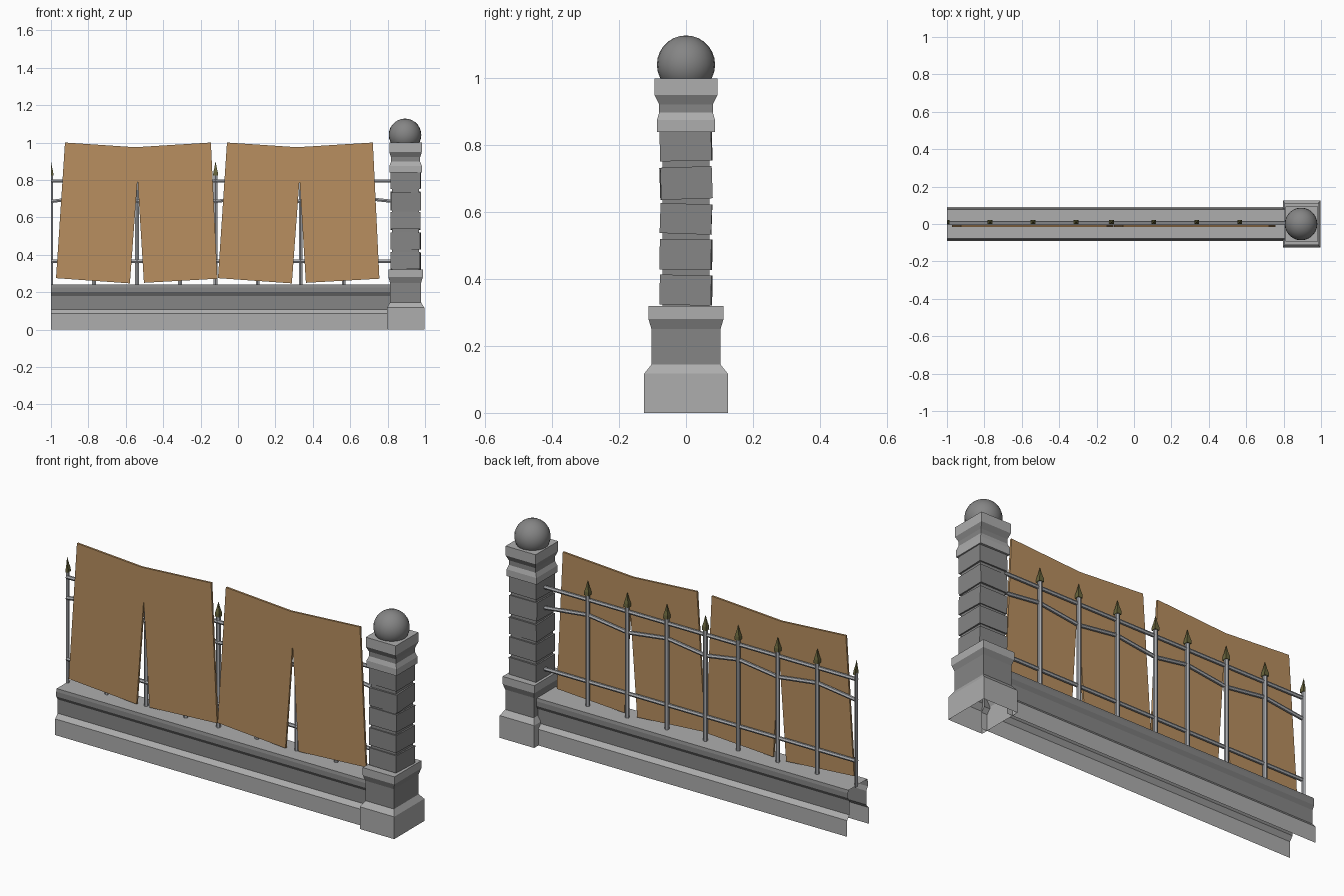
import bpy, bmesh, math, random
from mathutils import Matrix

if "Cube" in bpy.data.objects:
    bpy.data.objects.remove(bpy.data.objects["Cube"])

random.seed(4)


def mat(name, rgb):
    m = bpy.data.materials.new(name)
    m.diffuse_color = (*rgb, 1)
    m.use_nodes = True
    m.node_tree.nodes["Principled BSDF"].inputs["Base Color"].default_value = m.diffuse_color
    return m


LIGHT = mat("light stone", (0.42, 0.42, 0.42))
DARK = mat("dark stone", (0.235, 0.235, 0.235))
IRON = mat("grey iron", (0.40, 0.41, 0.43))
SPEAR = mat("olive bronze", (0.14, 0.13, 0.045))
WOOD = mat("plywood", (0.48, 0.275, 0.115))


def finish(name, bm, mats, normals=True):
    if normals:
        bmesh.ops.recalc_face_normals(bm, faces=bm.faces)
    me = bpy.data.meshes.new(name)
    bm.to_mesh(me)
    bm.free()
    ob = bpy.data.objects.new(name, me)
    for m in mats:
        me.materials.append(m)
    bpy.context.collection.objects.link(ob)
    return ob


def loft(name, cx, rows, close_top=True):
    """Rectangular rings (z, half x, half y, material of band above)."""
    bm = bmesh.new()
    rings = [[bm.verts.new((cx + sx * hx, sy * hy, z))
              for sx, sy in ((-1, -1), (1, -1), (1, 1), (-1, 1))]
             for z, hx, hy, _ in rows]
    for a, b, row in zip(rings, rings[1:], rows):
        for i in range(4):
            j = (i + 1) % 4
            bm.faces.new((a[i], a[j], b[j], b[i])).material_index = row[3]
    if close_top:
        bm.faces.new(rings[-1])
    return finish(name, bm, [LIGHT, DARK])


# Low wall: hollow moulded profile, open at the bottom and ends
half = [(0.09, 0.0, 0), (0.09, 0.085, 0), (0.07, 0.107, 1), (0.07, 0.18, 1),
        (0.082, 0.2, 1), (0.082, 0.225, 1), (0.078, 0.24, 0)]
profile = [(-y, z) for y, z, _ in half] + [(y, z) for y, z, _ in reversed(half)]
bands = [m for *_, m in half]
bands += list(reversed(bands[:-1]))
bm = bmesh.new()
ends = [[bm.verts.new((x, y, z)) for y, z in profile] for x in (-1, 0.83)]
for i, m in enumerate(bands):
    f = bm.faces.new((ends[0][i], ends[1][i], ends[1][i + 1], ends[0][i + 1]))
    f.material_index = m
finish("low_wall", bm, [LIGHT, DARK])

# Pillar foot, shaft blocks, cap and ball
PX = 0.896
loft("pillar_foot", PX, [
    (0, 0.1, 0.125, 0), (0.117, 0.1, 0.125, 0), (0.145, 0.083, 0.103, 1),
    (0.25, 0.083, 0.103, 1), (0.28, 0.092, 0.112, 0), (0.32, 0.092, 0.112, 0),
    (0.32, 0.07, 0.07, 0)])
loft("pillar_core", PX, [(0.31, 0.072, 0.07, 1), (0.85, 0.072, 0.07, 1)])
for i, (z0, z1) in enumerate([(0.322, 0.412), (0.428, 0.519), (0.535, 0.625),
                              (0.639, 0.735), (0.753, 0.842)]):
    bm = bmesh.new()
    bmesh.ops.create_cube(bm, size=1)
    bmesh.ops.scale(bm, vec=(0.16, 0.154, z1 - z0), verts=bm.verts)
    tilt = Matrix.Rotation(random.uniform(-0.04, 0.04), 4, 'X')
    turn = Matrix.Rotation(random.uniform(-0.03, 0.03), 4, 'Z')
    bm.transform(Matrix.Translation((PX, 0, (z0 + z1) / 2)) @ turn @ tilt)
    finish(f"shaft_block_{i}", bm, [DARK])
loft("pillar_cap", PX, [
    (0.84, 0.07, 0.07, 0), (0.84, 0.087, 0.087, 0), (0.875, 0.087, 0.087, 0),
    (0.898, 0.078, 0.08, 1), (0.922, 0.078, 0.08, 1), (0.95, 0.087, 0.094, 0),
    (1.0, 0.087, 0.094, 0)])
bm = bmesh.new()
bmesh.ops.create_uvsphere(bm, u_segments=24, v_segments=14, radius=0.087)
bm.transform(Matrix.Translation((PX - 0.003, 0, 1.041)))
for f in bm.faces:
    f.smooth = True
finish("pillar_ball", bm, [DARK])


def tube(bm, path, r, n=6):
    """Rail along x through (x, y, z) points."""
    rings = [[bm.verts.new((x, y + r * math.cos(2 * math.pi * k / n),
                            z + r * math.sin(2 * math.pi * k / n)))
              for k in range(n)] for x, y, z in path]
    for a, b in zip(rings, rings[1:]):
        for k in range(n):
            j = (k + 1) % n
            bm.faces.new((a[k], a[j], b[j], b[k]))
    bm.faces.new(rings[0])
    bm.faces.new(rings[-1])


# Iron posts with spear tips; the end post is cut flat at the module edge
POSTS = [-1.0, -0.77, -0.54, -0.31, -0.12, 0.105, 0.335, 0.565]
for i, x in enumerate(POSTS):
    for name, m, n, rows in (
            ("post", IRON, 6, [(0.23, 0.0115), (0.83, 0.0115)]),
            ("spear_tip", SPEAR, 4, [(0.823, 0.018), (0.842, 0.017),
                                     (0.862, 0.010), (0.897, 0.001)])):
        bm = bmesh.new()
        rings = [[bm.verts.new((
            max(-1, x + r * math.cos(2 * math.pi * (k + .5) / n)),
            0.009 + r * math.sin(2 * math.pi * (k + .5) / n), z))
            for k in range(n)] for z, r in rows]
        for a, b in zip(rings, rings[1:]):
            for k in range(n):
                j = (k + 1) % n
                bm.faces.new((a[k], a[j], b[j], b[k]))
        bm.faces.new(rings[0])
        bm.faces.new(rings[-1])
        finish(f"{name}_{i}", bm, [m])

# Rails: two straight, one zigzagging from post to post
bm = bmesh.new()
for z in (0.365, 0.795):
    tube(bm, [(-1, 0.006, z), (0.84, 0.006, z)], 0.01)
tube(bm, [(x, 0.006, 0.715 if i % 2 else 0.685)
          for i, x in enumerate(POSTS + [0.83])], 0.01)
finish("rails", bm, [IRON])

# Two notched plywood boards hung on the front
outline = [(-0.925, 1.0), (-0.55, 0.975), (-0.145, 1.0), (-0.11, 0.272),
           (-0.503, 0.25), (-0.537, 0.805), (-0.578, 0.247), (-0.973, 0.275)]
for i in range(2):
    bm = bmesh.new()
    vs = [bm.verts.new((x + 0.866 * i, -0.017, z)) for x, z in outline]
    # split down the notch into two halves
    faces = [bm.faces.new([vs[k] for k in (0, 1, 5, 6, 7)]),
             bm.faces.new([vs[k] for k in (1, 2, 3, 4, 5)])]
    ext = bmesh.ops.extrude_face_region(bm, geom=faces, use_keep_orig=True)
    bmesh.ops.translate(bm, vec=(0, 0.011, 0), verts=[
        e for e in ext["geom"] if isinstance(e, bmesh.types.BMVert)])
    finish(f"board_{i}", bm, [WOOD])
